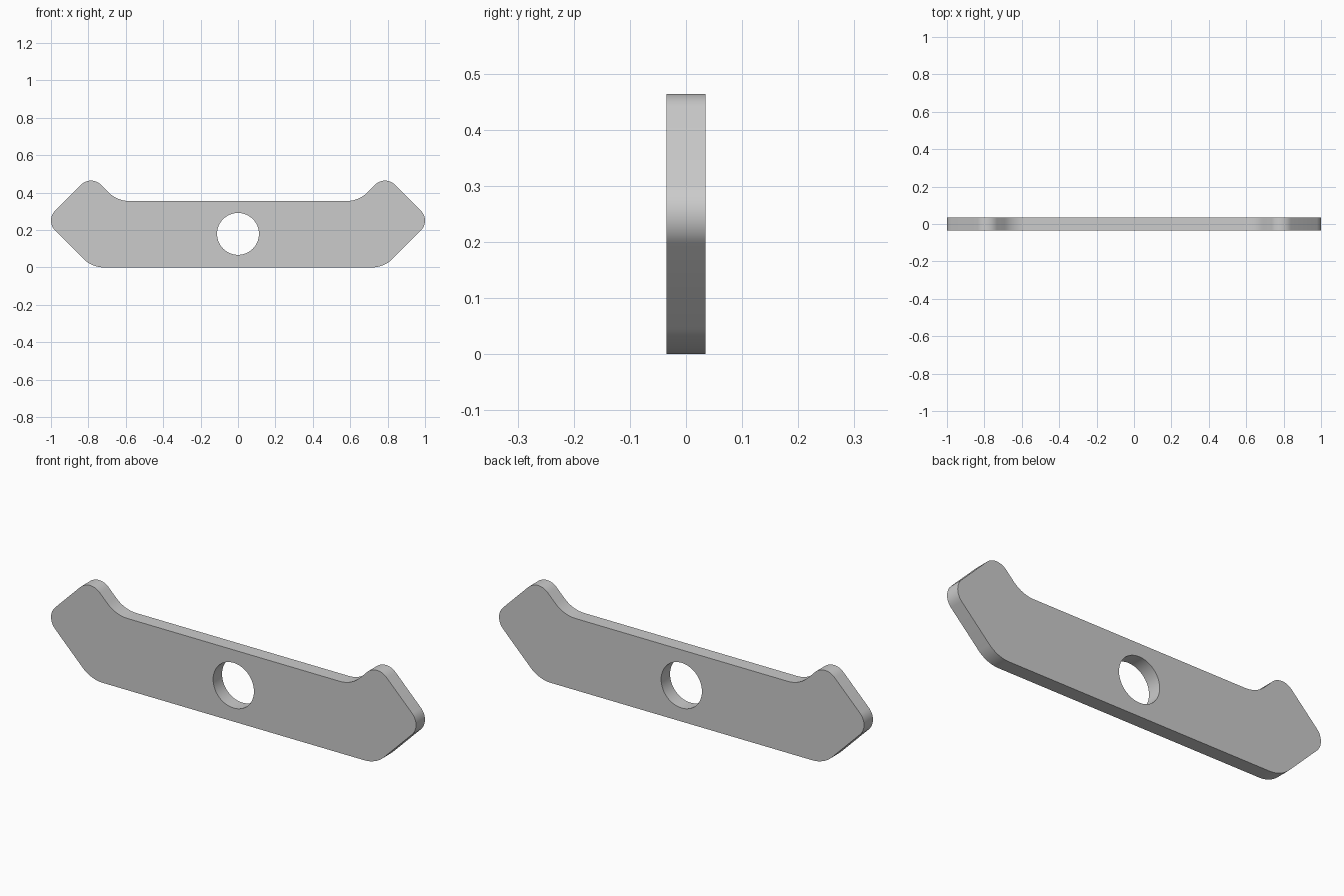
import bpy, bmesh, math
from mathutils import Vector

if "Cube" in bpy.data.objects:
    bpy.data.objects.remove(bpy.data.objects["Cube"], do_unlink=True)

THICKNESS = 0.07
BIG, SMALL = 0.155, 0.075   # corner radii


def fillet(before, corner, after, radius, steps=12):
    """Points of an arc that rounds one corner."""
    a, b = (before - corner).normalized(), (after - corner).normalized()
    half = a.angle(b) / 2
    centre = corner + (a + b).normalized() * radius / math.sin(half)
    reach = radius / math.tan(half)
    start = (corner + a * reach - centre).normalized()
    end = (corner + b * reach - centre).normalized()
    return [centre + start.slerp(end, i / steps) * radius for i in range(steps + 1)]


def add_loop(bm, points):
    verts = [bm.verts.new(p) for p in points]
    return [bm.edges.new((v, verts[i - 1])) for i, v in enumerate(verts)]


# Half outline: bottom corner, outer tip, horn peak, inner notch
half = [(0.781, 0, BIG), (1.031, 0.25, SMALL), (0.786, 0.495, SMALL), (0.646, 0.355, BIG)]
corners = half + [(-x, z, r) for x, z, r in reversed(half)]
spots = [Vector((x, -THICKNESS / 2, z)) for x, z, r in corners]
outline = []
for i, (x, z, r) in enumerate(corners):
    outline += fillet(spots[i - 1], spots[i], spots[(i + 1) % len(spots)], r)

# Round centre hole
SIDES = 64
hole = [Vector((0.112 * math.cos(t), -THICKNESS / 2, 0.179 + 0.112 * math.sin(t)))
        for t in (math.tau * i / SIDES for i in range(SIDES))]

# Fill the front face around the hole, then extrude it to the back
bm = bmesh.new()
edges = add_loop(bm, outline) + add_loop(bm, hole)
bmesh.ops.triangle_fill(bm, edges=edges, use_beauty=True, normal=(0, -1, 0))
extruded = bmesh.ops.extrude_face_region(bm, geom=bm.faces[:], use_keep_orig=True)
moved = [g for g in extruded["geom"] if isinstance(g, bmesh.types.BMVert)]
bmesh.ops.translate(bm, verts=moved, vec=(0, THICKNESS, 0))
bmesh.ops.recalc_face_normals(bm, faces=bm.faces[:])
mesh = bpy.data.meshes.new("cleat_plate")
bm.to_mesh(mesh)
bm.free()

plate = bpy.data.objects.new("cleat_plate", mesh)
bpy.context.collection.objects.link(plate)

# Plain grey material
grey = bpy.data.materials.new("plain_grey")
grey.use_nodes = True
colour = (0.6, 0.6, 0.6, 1)
grey.diffuse_color = colour
grey.node_tree.nodes["Principled BSDF"].inputs["Base Color"].default_value = colour
mesh.materials.append(grey)

# Smooth rounded edges, crisp rims
bpy.ops.object.select_all(action="DESELECT")
plate.select_set(True)
bpy.context.view_layer.objects.active = plate
bpy.ops.object.shade_smooth_by_angle(angle=math.radians(30))
